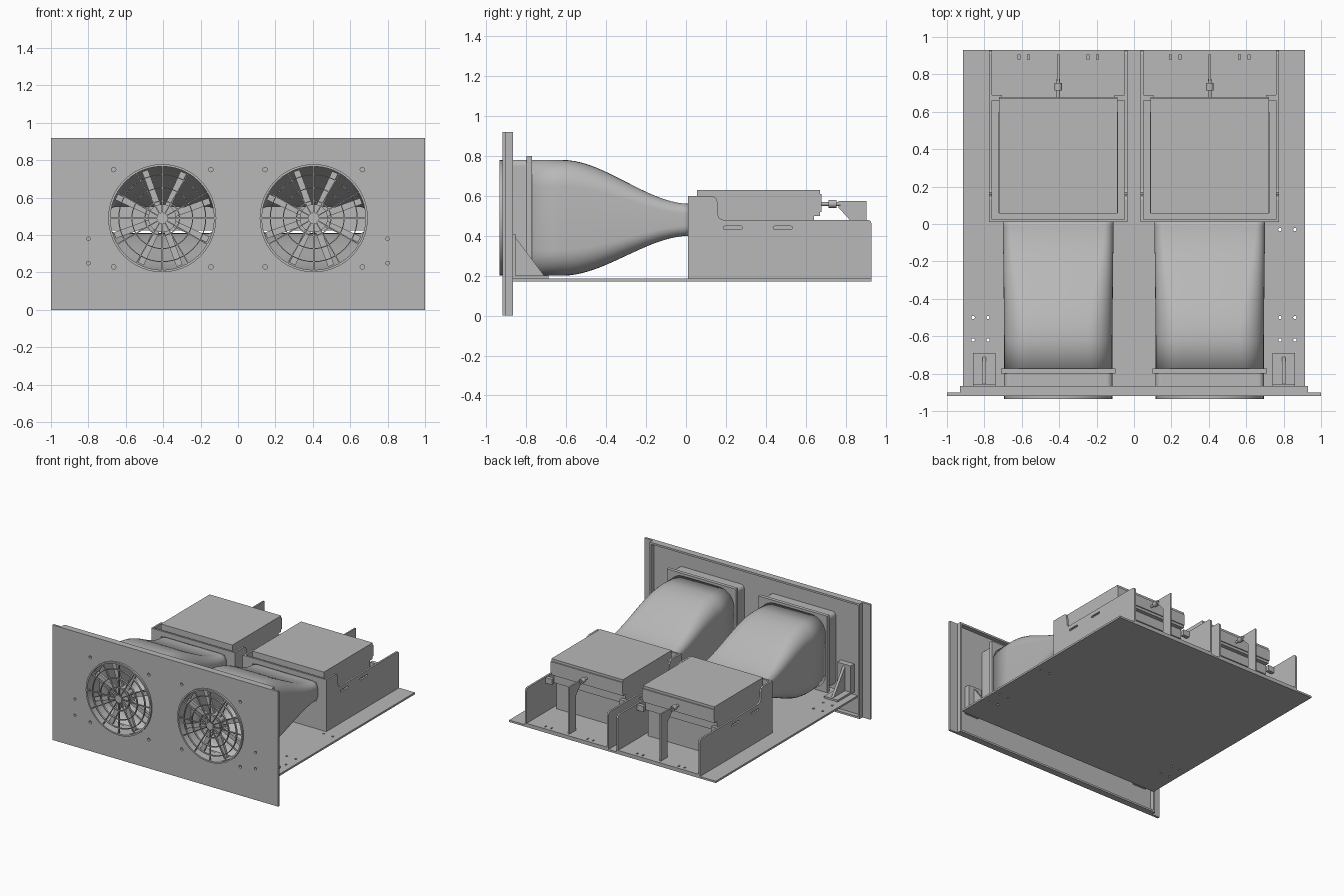
import bpy, bmesh
from math import cos, sin, pi, radians
from mathutils import Matrix, Vector

cube = bpy.data.objects.get("Cube")
if cube:
    bpy.data.objects.remove(cube, do_unlink=True)

grey = bpy.data.materials.new("sheet_metal_grey")
grey.use_nodes = True
grey.diffuse_color = (0.48, 0.48, 0.48, 1)
grey.node_tree.nodes["Principled BSDF"].inputs["Base Color"].default_value = (0.48, 0.48, 0.48, 1)

# Local plane axes: outlines are drawn as (u, v), extruded along the named axis
FRAMES = {
    "x": Matrix(((0, 0, 1), (1, 0, 0), (0, 1, 0))),
    "y": Matrix(((1, 0, 0), (0, 0, -1), (0, 1, 0))),
    "z": Matrix.Identity(3),
}


def add_object(name, bm):
    bmesh.ops.recalc_face_normals(bm, faces=bm.faces)
    mesh = bpy.data.meshes.new(name)
    bm.to_mesh(mesh)
    bm.free()
    mesh.materials.append(grey)
    obj = bpy.data.objects.new(name, mesh)
    bpy.context.collection.objects.link(obj)
    return obj


def smooth(obj):
    bpy.ops.object.select_all(action="DESELECT")
    obj.select_set(True)
    bpy.context.view_layer.objects.active = obj
    bpy.ops.object.shade_smooth_by_angle(angle=radians(35))


def rect(u0, u1, v0, v1):
    return [(u0, v0), (u1, v0), (u1, v1), (u0, v1)]


def circle(u, v, r, n=12):
    return [(u + r * cos(2 * pi * i / n), v + r * sin(2 * pi * i / n)) for i in range(n)]


def rounded(u, v, hw, hh, r, n=6):
    pts = []
    for q, (su, sv) in enumerate([(1, 1), (-1, 1), (-1, -1), (1, -1)]):
        for i in range(n + 1):
            a = (q + i / n) * pi / 2
            pts.append((u + su * (hw - r) + r * cos(a), v + sv * (hh - r) + r * sin(a)))
    return pts


def plate(name, axis, lo, hi, *outlines):
    """Flat plate from lo to hi along an axis; outlines after the first are holes."""
    curve = bpy.data.curves.new(name, "CURVE")
    curve.dimensions = "2D"
    curve.fill_mode = "BOTH"
    curve.extrude = (hi - lo) / 2
    for pts in outlines:
        spline = curve.splines.new("POLY")
        spline.points.add(len(pts) - 1)
        for p, (u, v) in zip(spline.points, pts):
            p.co = (u, v, 0, 1)
        spline.use_cyclic_u = True
    temp = bpy.data.objects.new(name, curve)
    bpy.context.collection.objects.link(temp)
    bpy.context.view_layer.update()
    mesh = bpy.data.meshes.new_from_object(temp.evaluated_get(bpy.context.evaluated_depsgraph_get()))
    bm = bmesh.new()
    bm.from_mesh(mesh)
    bpy.data.objects.remove(temp, do_unlink=True)
    bpy.data.meshes.remove(mesh)
    bmesh.ops.remove_doubles(bm, verts=bm.verts, dist=0.00005)
    bmesh.ops.transform(bm, matrix=FRAMES[axis].to_4x4(), verts=bm.verts)
    shift = Vector([(lo + hi) / 2 if a == axis else 0 for a in "xyz"])
    bmesh.ops.translate(bm, vec=shift, verts=bm.verts)
    for f in bm.faces:
        f.smooth = False
    return add_object(name, bm)


def box(name, x0, x1, y0, y1, z0, z1):
    return plate(name, "z", z0, z1, rect(x0, x1, y0, y1))


def duct(name, cx):
    """Hollow lofted duct that flattens from a square mouth to a low slot."""
    bm = bmesh.new()
    rings = []
    steps = 20
    for i in range(-1, steps + 1):
        t = max(i, 0) / steps
        y = -0.80 if i < 0 else -0.62 + 0.64 * t
        s = t * t * (3 - 2 * t)
        ring = rounded(cx, 0.49 - 0.01 * s, 0.29 + 0.005 * s, 0.29 - 0.21 * s, 0.13 - 0.08 * s, 8)
        rings.append([bm.verts.new((u, y, v)) for u, v in ring])
    n = len(rings[0])
    for a, b in zip(rings, rings[1:]):
        for j in range(n):
            bm.faces.new((a[j], a[(j + 1) % n], b[(j + 1) % n], b[j]))
    obj = add_object(name, bm)
    mod = obj.modifiers.new("wall", "SOLIDIFY")
    mod.thickness = 0.01
    smooth(obj)


def spokes(name, cx, count, r0, r1, w, y0, y1, offset):
    """Radial bars around the fan axis."""
    for i in range(count):
        a = offset + 2 * pi * i / count
        pts = [(cx + r * cos(a) - s * w * sin(a), 0.49 + r * sin(a) + s * w * cos(a))
               for r, s in ((r0, -1), (r1, -1), (r1, 1), (r0, 1))]
        plate(f"{name}_{i + 1}", "y", y0, y1, pts)


CENTRES = {"right": -0.405, "left": 0.405}

# Front panel with mounting holes and folded rim
holes = [circle(cx, 0.49, 0.287, 48) for cx in CENTRES.values()]
holes += [circle(cx + sx * 0.26, 0.49 + sz * 0.26, 0.012)
          for cx in CENTRES.values() for sx in (-1, 1) for sz in (-1, 1)]
holes += [circle(sx * 0.8, z, 0.01) for sx in (-1, 1) for z in (0.25, 0.38)]
plate("front_panel", "y", -0.92, -0.902, rect(-1, 1, 0, 0.92), *holes)
plate("panel_rim", "y", -0.902, -0.867, rect(-0.93, 0.93, 0, 0.92), rect(-0.915, 0.915, 0.015, 0.905))

# Base plate with drilled holes
holes = [circle(sx * x, y, 0.009) for sx in (-1, 1) for x in (0.78, 0.86) for y in (-0.5, -0.62)]
holes += [circle(x, -0.03, 0.009) for x in (0.78, 0.86)]
plate("base_plate", "z", 0.17, 0.185, rect(-0.915, 0.915, -0.867, 0.93), *holes)

# Corner gussets between panel and base
for side, x in (("right", -0.8), ("left", 0.8)):
    box(f"gusset_foot_{side}", x - 0.06, x + 0.06, -0.867, -0.69, 0.185, 0.2)
    box(f"gusset_back_{side}", x - 0.06, x + 0.06, -0.9, -0.855, 0.185, 0.41)
    plate(f"gusset_web_{side}", "x", x - 0.01, x + 0.01, [(-0.86, 0.2), (-0.71, 0.2), (-0.86, 0.4)])

# Side wall shape: tall front step, rounded corners
wall = [(0.01, 0.185), (0.93, 0.185), (0.93, 0.46), (0.924, 0.474), (0.91, 0.48),
        (0.185, 0.48), (0.168, 0.487), (0.16, 0.505), (0.157, 0.57), (0.15, 0.59), (0.13, 0.6), (0.01, 0.6)]

for side, cx in CENTRES.items():
    # Fan housing, clamp flange and duct
    plate(f"fan_housing_{side}", "y", -0.902, -0.8,
          rounded(cx, 0.49, 0.29, 0.29, 0.03), circle(cx, 0.49, 0.28, 48))
    plate(f"duct_flange_{side}", "y", -0.8, -0.772,
          rect(cx - 0.305, cx + 0.305, 0.187, 0.8), rounded(cx, 0.49, 0.28, 0.28, 0.12))
    duct(f"duct_{side}", cx)

    # Finger guard: concentric rings and thin spokes
    for k, (r, w) in enumerate([(0.289, 0.012), (0.235, 0.005), (0.165, 0.005), (0.095, 0.006)]):
        smooth(plate(f"guard_ring_{k + 1}_{side}", "y", -0.935, -0.9 if k == 0 else -0.92,
                     circle(cx, 0.49, r, 48), circle(cx, 0.49, r - w, 48)))
    smooth(plate(f"guard_hub_{side}", "y", -0.935, -0.92, circle(cx, 0.49, 0.03, 24)))
    spokes(f"guard_spoke_{side}", cx, 12, 0.025, 0.28, 0.003, -0.933, -0.921, 0)

    # Fan rotor
    smooth(plate(f"fan_hub_{side}", "y", -0.89, -0.82, circle(cx, 0.49, 0.075, 32)))
    spokes(f"fan_blade_{side}", cx, 8, 0.07, 0.27, 0.017, -0.87, -0.85, radians(20))

    # Equipment tray
    for tag, x in (("outer", -0.37), ("inner", 0.355)):
        plate(f"tray_wall_{tag}_{side}", "x", cx + x, cx + x + 0.015, wall,
              rounded(0.235, 0.44, 0.048, 0.008, 0.007, 3), rounded(0.485, 0.44, 0.048, 0.008, 0.007, 3))
    plate(f"tray_front_{side}", "y", 0.01, 0.025, rect(cx - 0.36, cx + 0.36, 0.185, 0.6),
          rect(cx - 0.285, cx + 0.285, 0.405, 0.555))
    slots = [rect(cx + x - 0.005, cx + x + 0.005, 0.88, 0.905) for x in (-0.21, -0.16, 0.16, 0.21)]
    plate(f"tray_floor_{side}", "z", 0.185, 0.2, rect(cx - 0.36, cx + 0.36, 0.02, 0.93), *slots)

    # Equipment module, its support and retaining tabs
    box(f"module_support_{side}", cx - 0.32, cx + 0.32, 0.06, 0.6, 0.2, 0.405)
    box(f"module_body_{side}", cx - 0.317, cx + 0.317, 0.055, 0.64, 0.425, 0.52)
    box(f"module_cover_{side}", cx - 0.317, cx + 0.317, 0.055, 0.672, 0.5, 0.63)
    box(f"module_rear_plate_{side}", cx - 0.317, cx + 0.317, 0.672, 0.68, 0.52, 0.61)
    for tag, s in (("outer", -1), ("inner", 1)):
        xs = sorted((cx + s * 0.3, cx + s * 0.356))
        box(f"retaining_tab_{tag}_{side}", *xs, 0.66, 0.69, 0.43, 0.475)

    # Clamp post and knob
    plate(f"clamp_post_{side}", "x", cx - 0.006, cx + 0.006,
          [(0.765, 0.575), (0.905, 0.575), (0.905, 0.2), (0.82, 0.2), (0.82, 0.48), (0.765, 0.54)])
    smooth(plate(f"clamp_knob_{side}", "y", 0.715, 0.755, circle(cx, 0.56, 0.02, 20)))
    smooth(plate(f"clamp_screw_{side}", "y", 0.68, 0.775, circle(cx, 0.56, 0.01, 12)))
